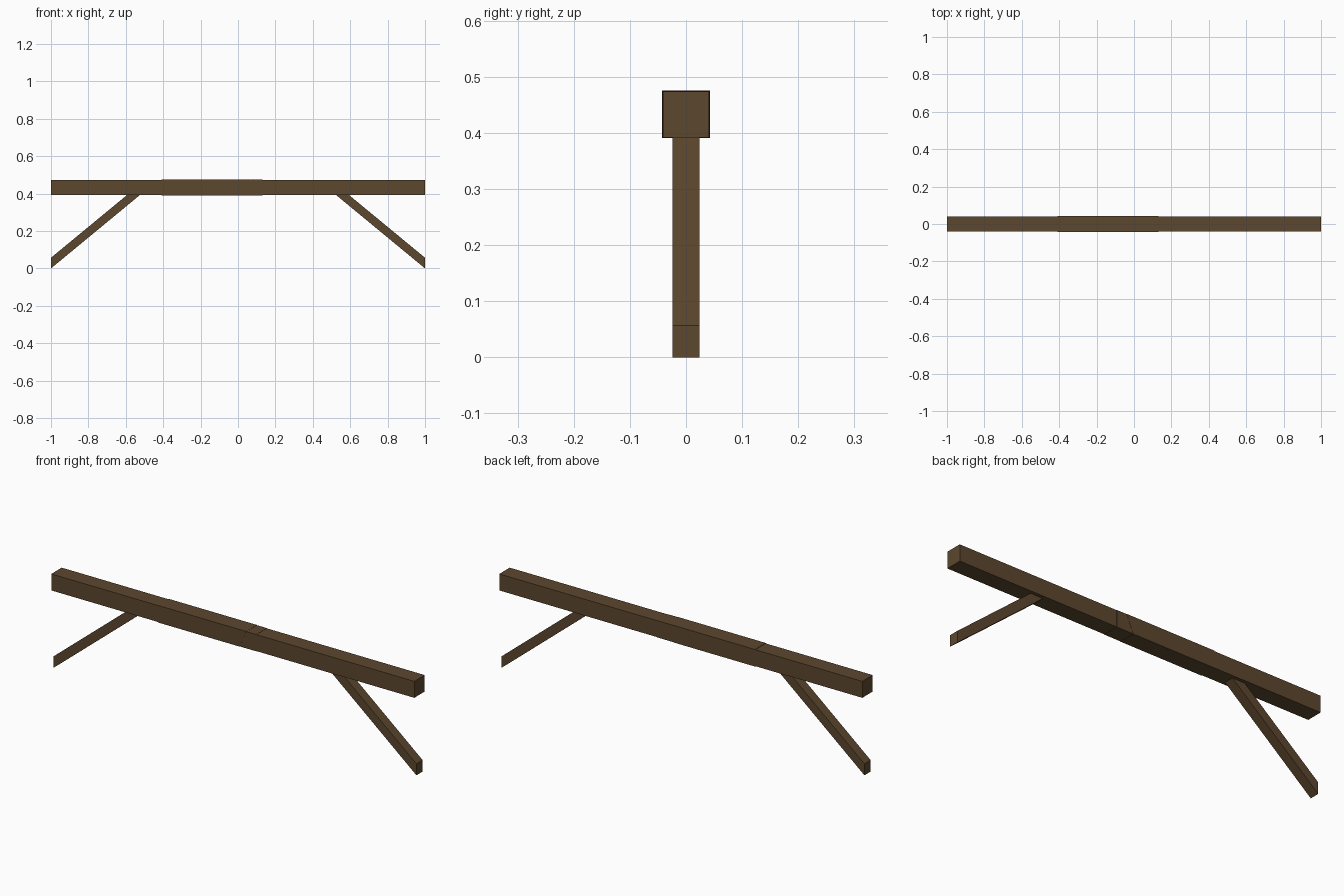
import bpy

if "Cube" in bpy.data.objects:
    bpy.data.objects.remove(bpy.data.objects["Cube"])

wood = bpy.data.materials.new("dark brown wood")
wood.diffuse_color = (0.107, 0.063, 0.027, 1)
wood.use_nodes = True
wood.node_tree.nodes["Principled BSDF"].inputs["Base Color"].default_value = wood.diffuse_color


def extrude_profile(name, profile, half_width):
    """Solid made from an (x, z) outline, extruded evenly to both sides in y."""
    n = len(profile)
    verts = [(x, y, z) for y in (-half_width, half_width) for x, z in profile]
    faces = [tuple(range(n)), tuple(range(2 * n - 1, n - 1, -1))]
    faces += [(i, i + n, (i + 1) % n + n, (i + 1) % n) for i in range(n)]
    mesh = bpy.data.meshes.new(name)
    mesh.from_pydata(verts, [], faces)
    mesh.materials.append(wood)
    obj = bpy.data.objects.new(name, mesh)
    bpy.context.collection.objects.link(obj)
    return obj


# Beam sections: (name, x at left bottom/top, x at right bottom/top, inset)
MID_Z, HALF = 0.433, 0.0425
sections = [
    ("beam_left_end", -1.0, -1.0, -0.41, -0.41, 0.0015),
    ("beam_middle", -0.41, -0.41, 0.04, 0.075, 0.0),
    ("beam_scarf_joint", 0.04, 0.075, 0.13, 0.13, 0.0007),
    ("beam_right_end", 0.13, 0.13, 1.0, 1.0, 0.0015),
]
for name, lb, lt, rb, rt, inset in sections:
    h = HALF - inset
    lo, hi = MID_Z - h, MID_Z + h
    extrude_profile(name, [(lb, lo), (rb, lo), (rt, hi), (lt, hi)], h)

# Diagonal braces, cut upright at the wall and flat under the beam
SLOPE, CUT, TOP = 0.825, 0.057, 0.396
for side, name in ((-1, "left_brace"), (1, "right_brace")):
    outline = [(1, 0), (1, CUT), (1 - (TOP - CUT) / SLOPE, TOP), (1 - TOP / SLOPE, TOP)]
    if side < 0:
        outline = [(-x, z) for x, z in reversed(outline)]
    # reversed so that the front face points to -y
    extrude_profile(name, outline, 0.0245)
